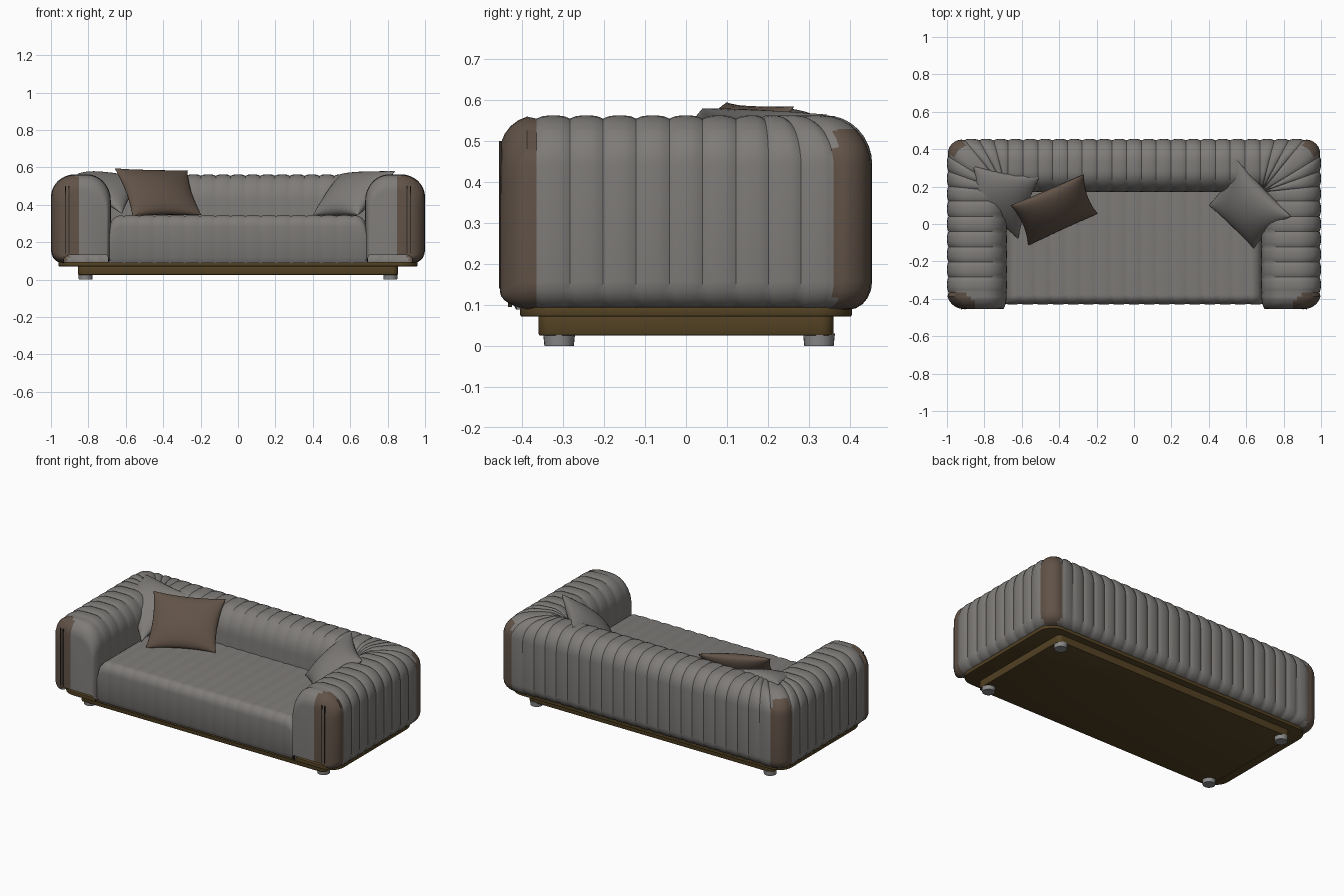
import bpy, bmesh, math
from mathutils import Vector

cube = bpy.data.objects.get("Cube")
if cube:
    bpy.data.objects.remove(cube)


def material(name, color):
    m = bpy.data.materials.new(name)
    m.use_nodes = True
    m.diffuse_color = (*color, 1)
    m.node_tree.nodes["Principled BSDF"].inputs["Base Color"].default_value = (*color, 1)
    return m


GREY = material("grey fabric", (0.21, 0.20, 0.19))
BROWN = material("brown leather", (0.12, 0.085, 0.063))
WOOD = material("dark wood", (0.085, 0.053, 0.017))
METAL = material("foot grey", (0.25, 0.25, 0.25))
SEAM = material("dark seam", (0.03, 0.024, 0.02))


def finish(name, bm, mats, angle=40):
    bmesh.ops.recalc_face_normals(bm, faces=bm.faces)
    mesh = bpy.data.meshes.new(name)
    bm.to_mesh(mesh)
    bm.free()
    for m in mats:
        mesh.materials.append(m)
    obj = bpy.data.objects.new(name, mesh)
    bpy.context.collection.objects.link(obj)
    bpy.ops.object.select_all(action="DESELECT")
    obj.select_set(True)
    bpy.context.view_layer.objects.active = obj
    bpy.ops.object.shade_smooth_by_angle(angle=math.radians(angle))
    return obj


def loft(sections):
    bm = bmesh.new()
    rows = [[bm.verts.new(p) for p in s] for s in sections]
    for a, b in zip(rows, rows[1:]):
        for i in range(len(a) - 1):
            bm.faces.new((a[i], a[i + 1], b[i + 1], b[i]))
    bm.faces.new(rows[0])
    bm.faces.new(rows[-1])
    bmesh.ops.remove_doubles(bm, verts=bm.verts, dist=0.0005)
    return bm


def arc(cx, cz, rx, rz, start, end, n=8):
    angles = [math.radians(start + (end - start) * k / n) for k in range(n + 1)]
    return [(cx + rx * math.cos(a), cz + rz * math.sin(a)) for a in angles]


STEPS = 6


def puff(u, depth=0.008):
    return depth * (1 - math.sqrt(max(0, math.sin(math.pi * u))))


def ribs(start, end, count):
    """Positions and seam depths along a run of padded ribs."""
    for k in range(count * STEPS + 1):
        yield start + (end - start) * k / (count * STEPS), puff(k % STEPS / STEPS)


# Arms and back: one padded section swept around a U
BOTTOM, TOP, INNER_X, INNER_Y = 0.088, 0.563, 0.68, 0.17
FRONT, CORNER, R = -0.365, 0.365, 0.09


def shell_section(outer, inner, d):
    o, i = Vector(outer), Vector(inner)
    w = (i - o).length
    axis = (i - o) / w
    ro, ri, rb = max(0.4 * w - d, 0.03), 0.4 * w - d * 0.25, max(0.07 - d, 0.01)
    lo, hi, far = BOTTOM + d * 0.5, TOP - d, w - d * 0.25
    pts = arc(d + rb, lo + rb, rb, rb, 270, 180, 5)
    pts += arc(d + ro, hi - 0.12, ro, 0.12, 180, 90)
    pts += arc(far - ri, hi - 0.14, ri, 0.14, 90, 0)
    pts.append((far, lo))
    return [(*(o + axis * t), z) for t, z in pts]


half = []
for deg in range(90, 5, -15):
    a = math.radians(deg)
    y = FRONT - R * math.sin(a)
    half.append(((1, y), (INNER_X, y), R * (1 - math.cos(a))))
for y, d in ribs(FRONT, CORNER, 9):
    half.append(((1, y), (INNER_X, min(y, INNER_Y)), d))
for k in range(1, 8):
    a = math.radians(90 * k / 8)
    half.append(((1 - R + R * math.cos(a), CORNER + R * math.sin(a)),
                 (INNER_X, INNER_Y), puff(k / 8)))
back = [((x, CORNER + R), (max(-INNER_X, min(INNER_X, x)), INNER_Y), d)
        for x, d in ribs(1 - R, R - 1, 23)]
mirrored = [((-o[0], o[1]), (-i[0], i[1]), d) for o, i, d in reversed(half)]
bm = loft([shell_section(*s) for s in half + back + mirrored])
for co, no in (((0.85, 0, 0), (1, 0, 0)), ((-0.85, 0, 0), (1, 0, 0)),
               ((0, 0, 0.53), (0, 0, 1))):
    bmesh.ops.bisect_plane(bm, geom=bm.verts[:] + bm.edges[:] + bm.faces[:],
                           plane_co=co, plane_no=no)
for f in bm.faces:
    c = f.calc_center_median()
    front_strip = c.y < FRONT and abs(c.x) > 0.85 and c.z < 0.555
    back_strip = c.y > CORNER and abs(c.x) > 1 - R and c.z < 0.53
    f.material_index = int(front_strip or back_strip)
finish("arms_and_back", bm, [GREY, BROWN])


# Seat cushion with ribs running front to back
def seat_section(x, d):
    drop = max(0, abs(x) - 0.62) / 0.07
    top = 0.345 - d - 0.07 * (1 - math.sqrt(max(0, 1 - drop * drop)))
    front = -0.43 + d * 0.6
    pts = [(front + 0.015, BOTTOM), (front, BOTTOM + 0.03)]
    pts += arc(front + 0.05, top - 0.06, 0.05, 0.06, 180, 90)
    pts += [(0.2, top), (0.2, BOTTOM)]
    return [(x, y, z) for y, z in pts]


finish("seat", loft([seat_section(x, d * 0.6) for x, d in ribs(-0.69, 0.69, 17)]), [GREY])


# Boxes with rounded corners
def box(name, center, size, mat, radius=0, soft=0.004):
    bm = bmesh.new()
    bmesh.ops.create_cube(bm, size=1)
    for v in bm.verts:
        v.co = Vector(center) + Vector([v.co[k] * size[k] for k in range(3)])
    if radius:
        upright = [e for e in bm.edges if abs(e.verts[0].co.z - e.verts[1].co.z) > 0.001]
        bmesh.ops.bevel(bm, geom=upright, offset=radius, segments=8, affect="EDGES", profile=0.5)
    if soft:
        rim = [e for e in bm.edges if abs(e.verts[0].co.z - e.verts[1].co.z) < 0.0001]
        bmesh.ops.bevel(bm, geom=rim, offset=soft, segments=2, affect="EDGES", profile=0.5)
    return finish(name, bm, [mat])


box("upper_plinth", (0, 0, 0.083), (1.92, 0.81, 0.024), WOOD, 0.09)
box("lower_plinth", (0, 0, 0.05), (1.71, 0.72, 0.05), WOOD, 0.03)

# Feet, front seams and seat gaps on both sides
for side, label in ((1, "left"), (-1, "right")):
    for y, end in ((-0.31, "front"), (0.325, "back")):
        bm = bmesh.new()
        bmesh.ops.create_cone(bm, cap_ends=True, segments=24, radius1=0.036,
                              radius2=0.039, depth=0.03)
        bmesh.ops.translate(bm, verts=bm.verts, vec=(side * 0.815, y, 0.015))
        finish(f"{end}_{label}_foot", bm, [METAL])
    for x in (0.903, 0.922):
        box(f"{label}_arm_seam", (side * x, -0.453, 0.32), (0.004, 0.008, 0.36), SEAM, 0, 0)
    box(f"{label}_seat_gap", (side * 0.692, -0.43, 0.18), (0.006, 0.009, 0.17), SEAM, 0, 0)


# Scatter pillows stretched between four corners, pinched at the edges
def pillow(name, corners, mat, thick, n=18):
    a, b, c, d = [Vector(p) for p in corners]
    normal = (b - a).cross(d - a).normalized()
    bm = bmesh.new()
    for side in (1, -1):
        grid = []
        for i in range(n + 1):
            row = []
            for j in range(n + 1):
                u, v = (-math.cos(math.pi * k / n) for k in (i, j))
                s = (1 + u * (1 - 0.09 * (1 - v * v))) / 2
                t = (1 + v * (1 - 0.09 * (1 - u * u))) / 2
                p = a.lerp(b, s).lerp(d.lerp(c, s), t)
                bulge = thick * (max(0, 1 - u * u) * max(0, 1 - v * v)) ** 0.5
                row.append(bm.verts.new(p + normal * side * bulge))
            grid.append(row)
        for i in range(n):
            for j in range(n):
                bm.faces.new((grid[i][j], grid[i + 1][j], grid[i + 1][j + 1], grid[i][j + 1]))
    bmesh.ops.remove_doubles(bm, verts=bm.verts, dist=0.0003)
    finish(name, bm, [mat], 70)


pillow("brown_pillow", ((-0.66, 0.10, 0.595), (-0.27, 0.265, 0.585),
                        (-0.195, 0.055, 0.345), (-0.565, -0.115, 0.34)), BROWN, 0.06)
pillow("left_pillow", ((0.55, 0.345, 0.565), (0.84, 0.04, 0.58),
                       (0.64, -0.13, 0.345), (0.40, 0.10, 0.345)), GREY, 0.075)
pillow("right_pillow", ((-0.86, 0.31, 0.565), (-0.5, 0.255, 0.55),
                        (-0.62, -0.08, 0.35), (-0.86, 0.08, 0.52)), GREY, 0.055)
